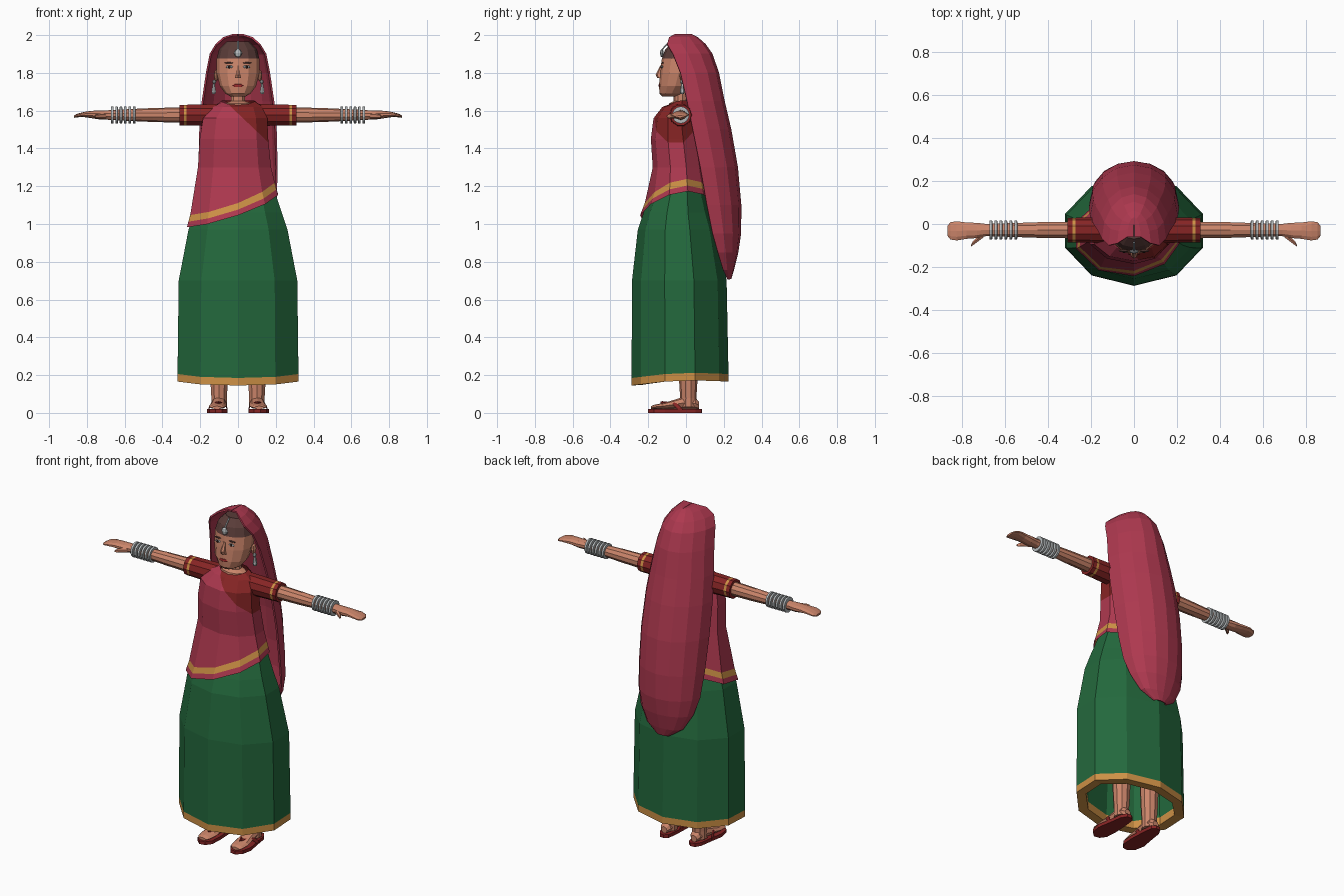
import bpy, bmesh, math
from mathutils import Vector

if "Cube" in bpy.data.objects:
    bpy.data.objects.remove(bpy.data.objects["Cube"])


def mat(name, rgb):
    m = bpy.data.materials.new(name)
    m.diffuse_color = (*rgb, 1)
    m.use_nodes = True
    m.node_tree.nodes["Principled BSDF"].inputs["Base Color"].default_value = m.diffuse_color
    return m


SKIN = mat("skin", (0.60, 0.235, 0.145))
CRIMSON = mat("crimson cloth", (0.42, 0.040, 0.078))
RED = mat("dark red cloth", (0.24, 0.018, 0.018))
GREEN = mat("green cloth", (0.017, 0.14, 0.046))
GOLD = mat("gold trim", (0.61, 0.28, 0.06))
SILVER = mat("silver", (0.46, 0.49, 0.50))
HAIR = mat("brown hair", (0.10, 0.045, 0.04))
LIPS = mat("lip red", (0.38, 0.03, 0.03))
DARK = mat("dark eye", (0.03, 0.015, 0.012))


def loft(name, rings, mats, rule=None, closed=True, caps=True, mirror=False):
    """Skin a list of equal point rings; rule(row, centre) picks the material."""
    bm = bmesh.new()
    rows = [[bm.verts.new(p) for p in r] for r in rings]
    n = len(rows[0])
    for k in range(len(rows) - 1):
        for i in range(n if closed else n - 1):
            j = (i + 1) % n
            f = bm.faces.new((rows[k][i], rows[k][j], rows[k + 1][j], rows[k + 1][i]))
            if rule:
                f.material_index = rule(k, f.calc_center_median())
    if caps:
        for r, k in ((rows[0], 0), (rows[-1], len(rows) - 2)):
            f = bm.faces.new(r)
            if rule:
                f.material_index = rule(k, f.calc_center_median())
    bmesh.ops.recalc_face_normals(bm, faces=bm.faces)
    me = bpy.data.meshes.new(name)
    bm.to_mesh(me)
    bm.free()
    for m in mats:
        me.materials.append(m)
    ob = bpy.data.objects.new(name, me)
    bpy.context.collection.objects.link(ob)
    if mirror:
        ob.modifiers.new("mirror", 'MIRROR')
    return ob


def ring(c, r1, r2, axis, n=10, phase=-90):
    """Ellipse around c, in the plane square to the axis."""
    out = []
    for i in range(n):
        a = math.radians(phase) + 2 * math.pi * i / n
        u, v = r1 * math.cos(a), r2 * math.sin(a)
        d = {'x': (0, u, v), 'y': (u, 0, v), 'z': (u, v, 0)}[axis]
        out.append(Vector(c) + Vector(d))
    return out


def ball(name, c, r, m, mirror=False, n=8):
    rings = [ring((c[0], c[1], c[2] + r[2] * math.sin(t)), r[0] * math.cos(t), r[1] * math.cos(t), 'z', n)
             for t in (-1.45, -0.8, 0, 0.8, 1.45)]
    return loft(name, rings, [m], mirror=mirror)


def prof(rows, z):
    """Linear interpolation in rows sorted by rising z."""
    for a, b in zip(rows, rows[1:]):
        if z <= b[0]:
            t = max(0, (z - a[0]) / (b[0] - a[0]))
            return [p + (q - p) * t for p, q in zip(a[1:], b[1:])]
    return rows[-1][1:]


ANG = [math.radians(-90 + 36 * i) for i in range(10)]


def body(a, z, xl, xr, yf, yb):
    x = math.cos(a) * (xr if math.cos(a) > 0 else xl) / 0.951
    return Vector((x, (yf + yb) / 2 + math.sin(a) * (yb - yf) / 2, z))


# skirt: outer wall, gold hem, flat underside and inner wall
skirt_rows = [(0.175, .32, -.288, .225), (0.215, .32, -.288, .225), (0.70, .314, -.286, .215),
              (0.97, .262, -.255, .165), (1.06, .232, -.225, .135), (1.20, .185, -.165, .095)]


def skirt_ring(z, hx, yf, yb, dip):
    return [body(a, z - dip * max(0, -math.sin(a)) - 0.3 * dip * max(0, math.sin(a)), hx, hx, yf, yb) for a in ANG]


rings = [skirt_ring(*r, 0.03 if r[0] < 0.5 else 0) for r in reversed(skirt_rows)]
rings += [skirt_ring(0.178, .265, -.235, .17, 0.03), skirt_ring(0.225, .265, -.235, .17, 0.03),
          skirt_ring(0.80, .25, -.21, .15, 0)]
loft("skirt", rings, [GREEN, GOLD], lambda k, c: 1 if 4 <= k <= 6 and c.z < 0.22 else 0)

# draped torso with slanted gold-edged hem, split against the blouse
torso = [(0.95, .28, .28, -.268, .165), (1.05, .252, .252, -.242, .15), (1.17, .227, .207, -.195, .118),
         (1.30, .212, .175, -.176, .095), (1.45, .203, .160, -.186, .075), (1.56, .185, .155, -.172, .05),
         (1.62, .13, .13, -.125, .035), (1.655, .085, .085, -.095, .02)]


def torso_ring(zf, dip=0):
    out = []
    for a in ANG:
        z = zf(a)
        out.append(body(a, z - dip * max(0, -math.sin(a)), *prof(torso, z)))
    return out


def hem(up):
    return lambda a: 1.078 + 0.09 * math.cos(a) + 0.032 * math.sin(a) + up


def level(z):
    return lambda a: z


rings = [torso_ring(hem(u)) for u in (0, 0.03, 0.065)]
rings += [torso_ring(level(z)) for z in (1.30, 1.45, 1.56, 1.62)] + [torso_ring(level(1.655), 0.025)]
drape = loft("draped_torso", rings, [CRIMSON, GOLD, RED], lambda k, c: 1 if k == 1 else 0, caps=False)
bm = bmesh.new()
bm.from_mesh(drape.data)
no = Vector((0.95, 0, 1))
bmesh.ops.bisect_plane(bm, geom=bm.verts[:] + bm.edges[:] + bm.faces[:], plane_co=(0, 0, 1.585), plane_no=no)
for f in bm.faces:
    if no.dot(f.calc_center_median()) > 1.585:
        f.material_index = 2
bm.to_mesh(drape.data)
bm.free()

# veil: half rings from the hood down to the rounded tail
veil_rows = [(2.0, .03, -.06, .03), (1.985, .075, -.09, .06), (1.95, .115, -.1, .1), (1.90, .145, -.07, .135),
             (1.80, .165, -.03, .17), (1.65, .187, .005, .2), (1.50, .2, .035, .235), (1.30, .205, .075, .27),
             (1.10, .2, .11, .288), (.95, .19, .14, .287), (.85, .165, .168, .272), (.76, .115, .195, .25),
             (.71, .04, .218, .235)]
rings = []
for z, hw, yf, yb in veil_rows:
    rings.append([Vector((hw * math.cos(math.pi * i / 8), yf + (yb - yf) * math.sin(math.pi * i / 8), z))
                  for i in range(9)])
rings.insert(0, [Vector((p.x * 0.05, p.y, 2.0)) for p in rings[0]])
veil = loft("veil", rings, [CRIMSON], closed=False, caps=False)
sol = veil.modifiers.new("thickness", 'SOLIDIFY')
sol.thickness = 0.01
sol.offset = 0

# head, with hair above the hairline
head = [(1.675, .04, -.125, -.05), (1.69, .066, -.14, -.01), (1.73, .096, -.143, .03), (1.80, .113, -.138, .06),
        (1.875, .113, -.128, .07), (1.925, .1, -.11, .06), (1.965, .06, -.07, .03)]
loft("head", [ring((0, (f + b) / 2, z), h, (b - f) / 2, 'z', 12) for z, h, f, b in head],
     [SKIN, HAIR], lambda k, c: 1 if k >= 4 else 0)
loft("neck", [ring((0, -.037, 1.60), .09, .06, 'z'), ring((0, -.037, 1.638), .075, .052, 'z'),
              ring((0, -.03, 1.65), .04, .036, 'z'), ring((0, -.03, 1.73), .036, .036, 'z')], [SKIN])

# face
loft("nose", [ring((0, -.128, 1.84), .008, .008, 'z', 6), ring((0, -.143, 1.79), .014, .018, 'z', 6),
              ring((0, -.138, 1.772), .02, .014, 'z', 6)], [SKIN])
ball("lips", (0, -.140, 1.733), (.03, .006, .009), LIPS)
ball("eye", (.046, -.127, 1.832), (.019, .005, .008), SILVER, True)
ball("iris", (.046, -.130, 1.832), (.008, .005, .008), DARK, True)
ball("eyebrow", (.048, -.125, 1.853), (.024, .006, .004), HAIR, True)
ball("ear", (.116, -.015, 1.785), (.012, .02, .032), SKIN, True)

# jewellery
ball("earring_stud", (.126, -.02, 1.752), (.01, .012, .012), SILVER, True)
loft("earring_drop", [ring((.128, -.02, 1.742), .006, .006, 'z', 6), ring((.128, -.02, 1.70), .013, .013, 'z', 6),
                      ring((.128, -.02, 1.688), .008, .008, 'z', 6)], [SILVER], mirror=True)
ball("forehead_pendant", (0, -.128, 1.905), (.022, .010, .022), SILVER)
loft("pendant_chain", [ring((0, y, z), .005, .005, 'z', 5) for y, z in ((-.128, 1.92), (-.112, 1.94), (-.085, 1.968))],
     [SILVER])

# sleeves, arms, hands
ZA, YA = 1.577, -.028
loft("sleeve", [ring((x, YA, ZA), r, r, 'x', 10, 0) for x, r in
                ((.08, .062), (.2, .059), (.272, .057), (.287, .057), (.31, .057))],
     [RED, GOLD], lambda k, c: 1 if k == 2 and c.x < .286 else 0, mirror=True)
arm = [(.28, YA, ZA, .041, .041), (.45, YA, ZA, .038, .037), (.56, YA, ZA, .034, .032), (.69, YA, ZA, .03, .025),
       (.73, -.03, ZA, .037, .024), (.78, -.031, 1.58, .040, .019), (.825, -.032, 1.579, .047, .012),
       (.855, -.032, 1.573, .042, .009), (.868, -.032, 1.568, .024, .006)]
loft("arm_and_hand", [ring((x, y, z), a, b, 'x') for x, y, z, a, b in arm], [SKIN], mirror=True)
loft("thumb", [ring(c, r, r, 'x', 6) for c, r in (((.70, -.05, 1.572), .014), ((.73, -.072, 1.572), .014),
                                                  ((.75, -.09, 1.57), .011), ((.758, -.1, 1.57), .005))],
     [SKIN], mirror=True)
for i in range(6):
    x = .55 + .0232 * i
    loft("bangle", [ring((x + d, YA, ZA), r, r, 'x', 14) for d, r in
                    ((-.007, .038), (-.006, .045), (.006, .045), (.007, .038))], [SILVER], mirror=True)

# legs, feet, sandals
loft("leg", [ring((.1, .012, z), r, r, 'z') for z, r in ((.03, .044), (.08, .043), (.16, .048), (.6, .065))],
     [SKIN], mirror=True)
loft("foot", [ring((x, y, .02 + h / 2), w, h / 2, 'y', 8) for x, y, w, h in
              ((.112, -.185, .025, .016), (.11, -.165, .04, .024), (.108, -.12, .047, .032), (.103, -.06, .042, .05),
               (.1, .0, .038, .07), (.1, .05, .034, .06), (.1, .068, .02, .04))], [SKIN], mirror=True)
sole = [(.09, .086), (.068, .07), (.06, .0), (.056, -.09), (.06, -.16), (.085, -.195), (.12, -.2), (.152, -.17),
        (.164, -.11), (.148, -.02), (.138, .05), (.118, .083)]
loft("sandal_sole", [[Vector((x, y, z)) for x, y in sole] for z in (0, .02)], [RED], mirror=True)
loft("sandal_strap", [ring((x, y, z), .013, .007, 'x', 6) for x, y, z in
                      ((.056, -.03, .02), (.068, -.06, .047), (.105, -.125, .055), (.142, -.06, .047),
                       (.156, -.03, .02))], [RED], mirror=True)
